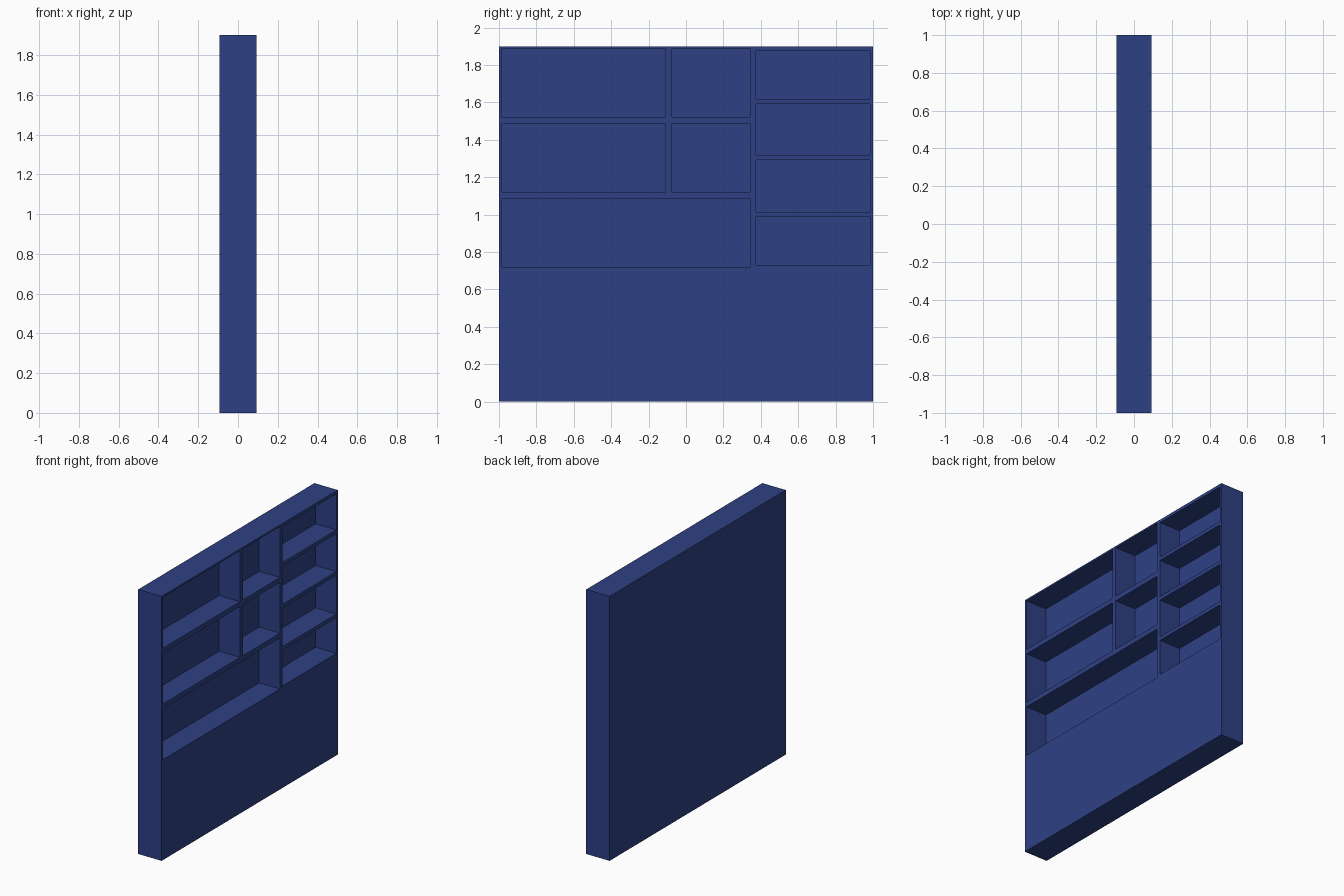
import bpy
import bmesh
from mathutils import Matrix, Vector

cube = bpy.data.objects.get("Cube")
if cube:
    bpy.data.objects.remove(cube, do_unlink=True)

HALF_DEPTH = 0.093
HEIGHT = 1.9
BACK = 0.02          # thickness of the back panel

blue = bpy.data.materials.new("navy_blue")
blue.use_nodes = True
colour = (0.027, 0.052, 0.23, 1)
blue.diffuse_color = colour
blue.node_tree.nodes["Principled BSDF"].inputs["Base Color"].default_value = colour


def make_boxes(name, boxes):
    """One object holding a box for each (low corner, high corner) pair."""
    bm = bmesh.new()
    for low, high in boxes:
        low, high = Vector(low), Vector(high)
        place = Matrix.Translation((low + high) / 2) @ Matrix.Diagonal((*(high - low), 1))
        bmesh.ops.create_cube(bm, size=1, matrix=place)
    mesh = bpy.data.meshes.new(name)
    bm.to_mesh(mesh)
    bm.free()
    mesh.materials.append(blue)
    obj = bpy.data.objects.new(name, mesh)
    bpy.context.collection.objects.link(obj)
    return obj


# Solid wall unit
shelf_wall = make_boxes("shelf_wall", [((-HALF_DEPTH, -1, 0), (HALF_DEPTH, 1, HEIGHT))])

# Compartments: (y range, z range)
wide, narrow, full, side = (-0.983, -0.11), (-0.075, 0.345), (-0.983, 0.345), (0.375, 0.985)
top_row, middle_row, bottom_row = (1.522, 1.888), (1.122, 1.487), (0.721, 1.087)
cells = [(span, row) for span in (wide, narrow) for row in (top_row, middle_row)]
cells.append((full, bottom_row))
cells += [(side, row) for row in
          ((1.619, 1.878), (1.32, 1.592), (1.015, 1.293), (0.732, 0.988))]

cutter = make_boxes("compartment_cutter", [
    ((-HALF_DEPTH + BACK, y[0], z[0]), (HALF_DEPTH + 0.1, y[1], z[1])) for y, z in cells])
cutter.hide_render = True

# Hollow out the open shelves
cut = shelf_wall.modifiers.new("compartments", 'BOOLEAN')
cut.operation = 'DIFFERENCE'
cut.solver = 'EXACT'
cut.object = cutter
bpy.context.view_layer.objects.active = shelf_wall
bpy.ops.object.modifier_apply(modifier=cut.name)
bpy.data.objects.remove(cutter, do_unlink=True)
